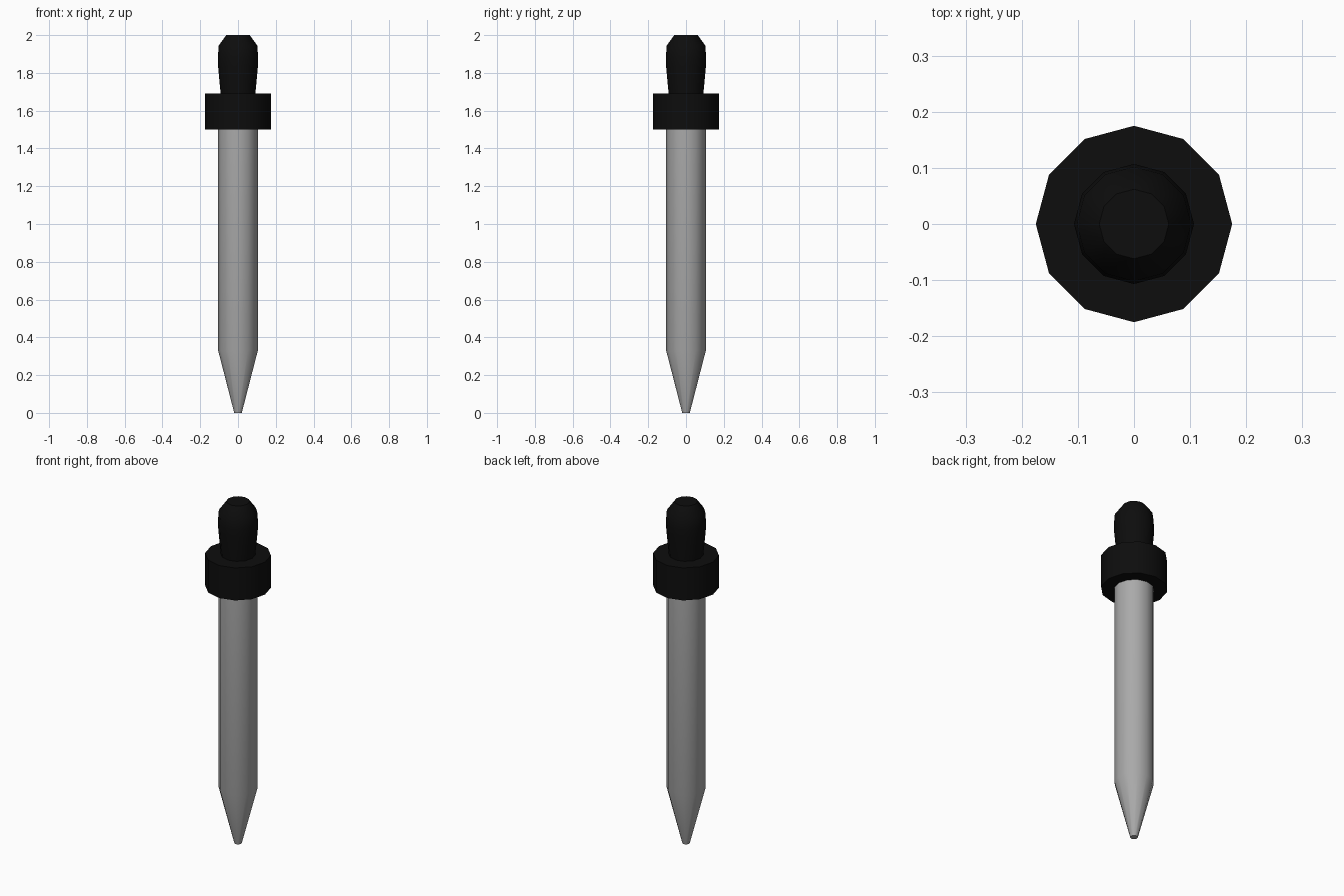
import bpy, bmesh, math

if "Cube" in bpy.data.objects:
    bpy.data.objects.remove(bpy.data.objects["Cube"], do_unlink=True)

SIDES = 12


def material(name, colour):
    mat = bpy.data.materials.new(name)
    mat.use_nodes = True
    mat.diffuse_color = colour
    mat.node_tree.nodes["Principled BSDF"].inputs["Base Color"].default_value = colour
    return mat


def lathe(name, profile, mat):
    """Turn (radius, height) points around z and close both ends."""
    bm = bmesh.new()
    rings = []
    for radius, z in profile:
        rings.append([bm.verts.new((radius * math.cos(math.tau * i / SIDES),
                                    radius * math.sin(math.tau * i / SIDES), z))
                      for i in range(SIDES)])
    for low, high in zip(rings, rings[1:]):
        for i in range(SIDES):
            j = (i + 1) % SIDES
            bm.faces.new((low[i], low[j], high[j], high[i]))
    bm.faces.new(rings[0][::-1])
    bm.faces.new(rings[-1])
    mesh = bpy.data.meshes.new(name)
    bm.to_mesh(mesh)
    bm.free()
    mesh.materials.append(mat)
    obj = bpy.data.objects.new(name, mesh)
    bpy.context.collection.objects.link(obj)
    bpy.ops.object.select_all(action="DESELECT")
    obj.select_set(True)
    bpy.context.view_layer.objects.active = obj
    bpy.ops.object.shade_smooth_by_angle(angle=math.radians(40))
    return obj


glass = material("grey glass", (0.4, 0.4, 0.4, 1))
rubber = material("black rubber", (0.004, 0.004, 0.004, 1))

# Tapered glass tube
lathe("glass_tube", [(0.02, 0), (0.105, 0.33), (0.105, 1.52)], glass)

# Wide screw collar
lathe("collar", [(0.175, 1.5), (0.175, 1.69)], rubber)

# Squeeze bulb
lathe("squeeze_bulb", [(0.09, 1.67), (0.092, 1.69), (0.105, 1.83), (0.107, 1.88),
                       (0.102, 1.945), (0.062, 2.0)], rubber)
